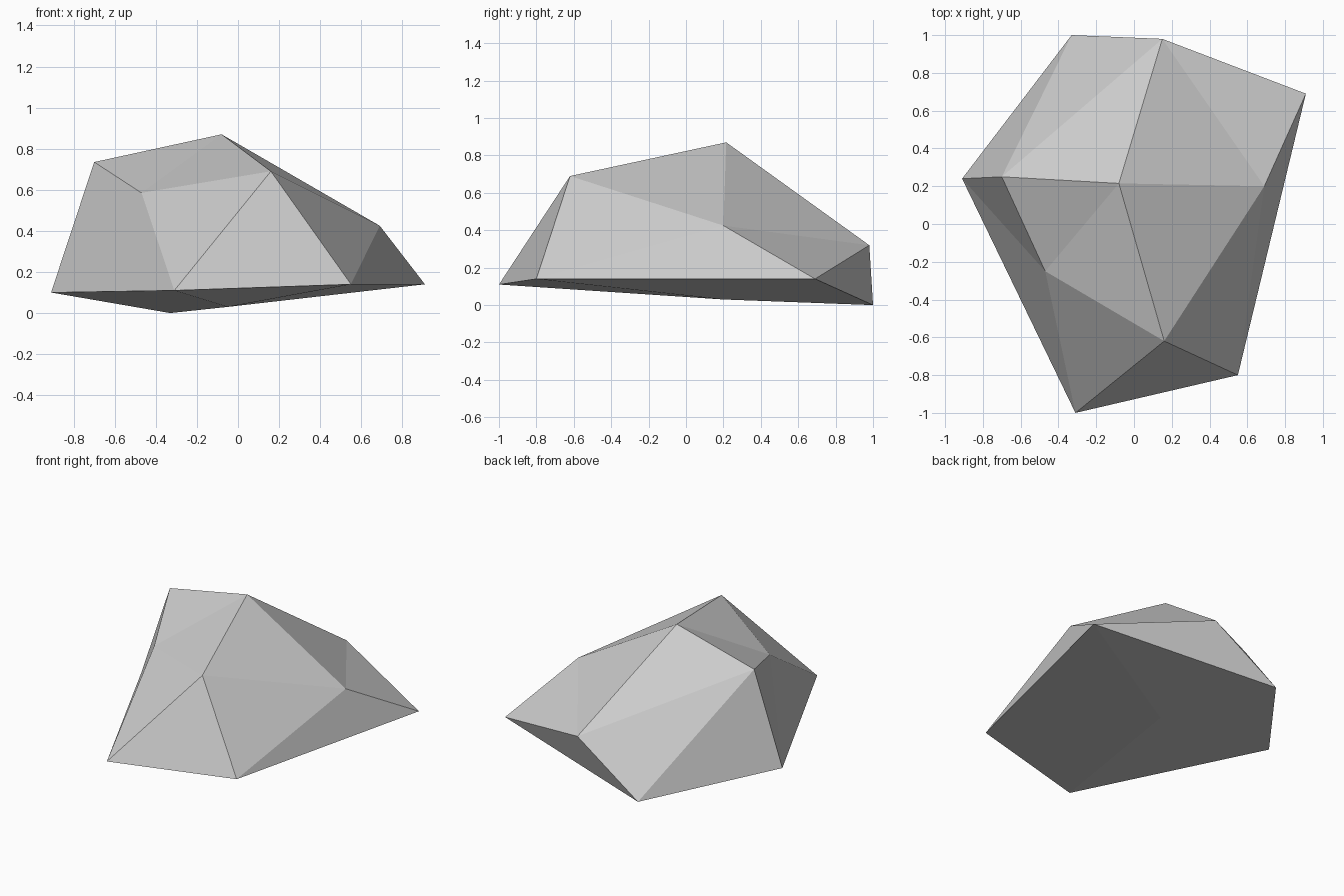
import bpy
import bmesh

# Remove the default object
default_cube = bpy.data.objects.get("Cube")
if default_cube:
    bpy.data.objects.remove(default_cube, do_unlink=True)


def make_material(name, colour):
    material = bpy.data.materials.new(name)
    material.use_nodes = True
    material.diffuse_color = colour
    for node in material.node_tree.nodes:
        if node.type == "BSDF_PRINCIPLED":
            node.inputs["Base Color"].default_value = colour
            node.inputs["Roughness"].default_value = 0.9
    return material


stone_grey = make_material("stone grey", (0.6, 0.6, 0.6, 1.0))

# Corners of the rock: lower rim, raised back corner, crown and base centre
corners = {
    "A": (-0.31, -1.0, 0.11), "B": (0.55, -0.8, 0.14),
    "C": (0.91, 0.69, 0.14), "E": (-0.33, 1.0, 0.0),
    "F": (-0.91, 0.24, 0.1),
    "D": (0.15, 0.98, 0.32),
    "G": (-0.7, 0.25, 0.735), "H": (-0.08, 0.215, 0.87),
    "I": (-0.47, -0.25, 0.585), "J": (0.16, -0.62, 0.69),
    "K": (0.69, 0.2, 0.425),
    "L": (-0.05, 0.2, 0.03),
}

# Chiselled facets, each named by its three corners
front_facets = "AFI FGI IJA JBA"
side_facets = "BKJ BCK KCD FGE"
crown_facets = "GIH IJH JHK HKD HDG"
back_facets = "GDE DCE"
facets = " ".join((front_facets, side_facets, crown_facets, back_facets)).split()

# Underside fans out from the base centre to the rim
rim = "ABCEF"
facets += ["L" + rim[i] + rim[i - 1] for i in range(len(rim))]

# Build the closed rock
bm = bmesh.new()
verts = {name: bm.verts.new(point) for name, point in corners.items()}
for facet in facets:
    bm.faces.new([verts[name] for name in facet])
bmesh.ops.recalc_face_normals(bm, faces=bm.faces[:])
mesh = bpy.data.meshes.new("rock")
bm.to_mesh(mesh)
bm.free()
mesh.materials.append(stone_grey)
rock = bpy.data.objects.new("rock", mesh)
bpy.context.collection.objects.link(rock)
